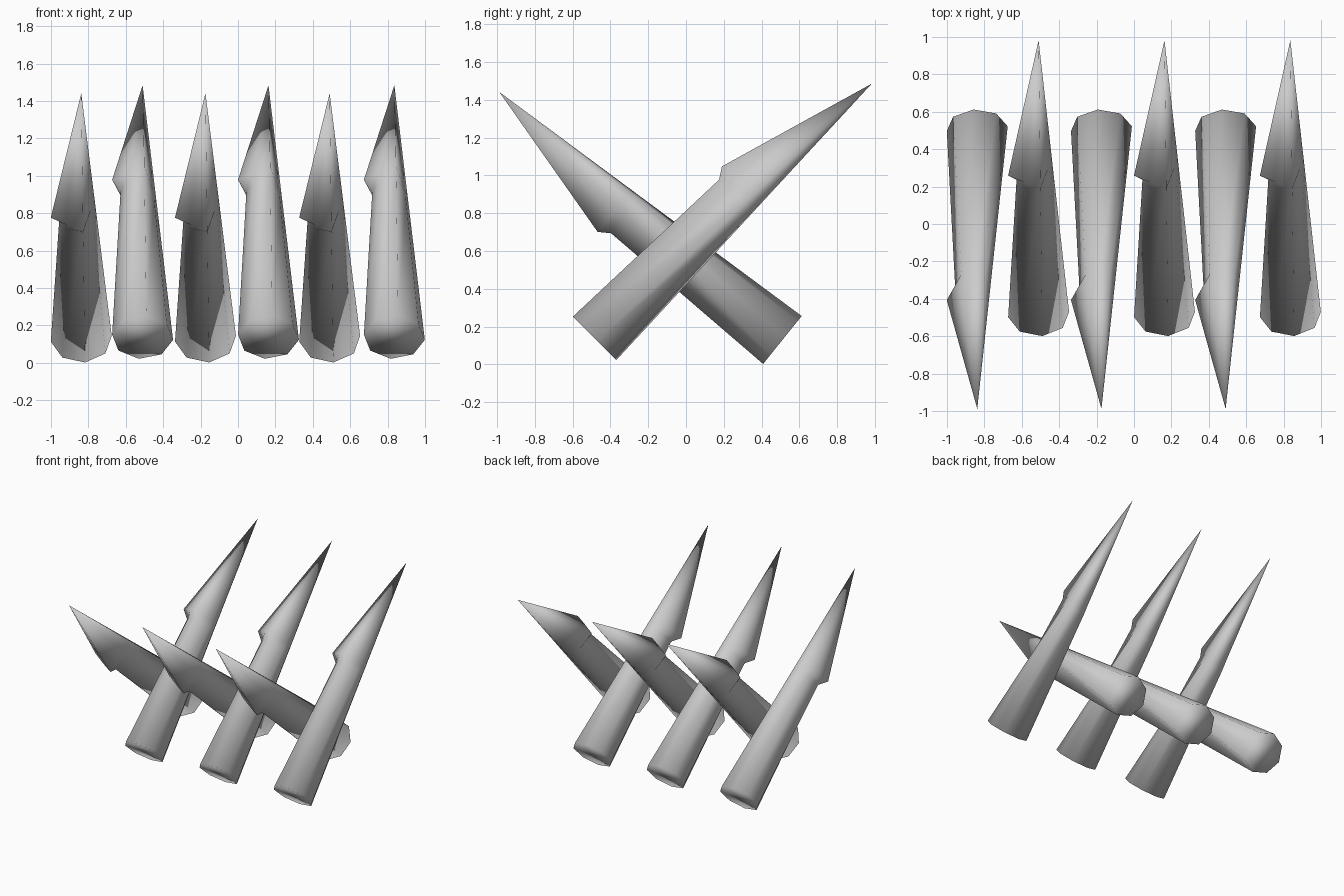
import bpy, bmesh
from math import radians, cos, sin

if "Cube" in bpy.data.objects:
    bpy.data.objects.remove(bpy.data.objects["Cube"])

SIDES = 8
TIP = (0.0, 1.99, -0.084)          # off-centre point, local y runs along the stake


def base_ring():
    # eight-sided butt end, slightly turned
    ring = []
    for k in range(SIDES):
        a = radians(7 + 45 * k)
        ring.append((0.164 * cos(a), 0.0, -0.164 * sin(a)))
    return ring


def along(p, w):
    # point on the straight line from a butt corner to the tip
    t = w / TIP[1]
    return tuple(a + (b - a) * t for a, b in zip(p, TIP))


def stake_mesh():
    base = base_ring()
    neck = [along(p, 1.06) for p in base]
    lip = [along(p, 1.12) for p in base]
    # the hewn side stays thick, then steps out into the sharpened point
    neck[3] = (-0.085, 1.06, -0.075)
    neck[4] = (-0.118, 1.06, 0.040)
    neck[5] = (-0.075, 1.06, 0.098)
    neck[6] = (0.010, 1.06, 0.128)
    lip[3] = (-0.092, 1.12, -0.055)
    lip[4] = (-0.163, 1.12, 0.070)
    lip[5] = (-0.078, 1.12, 0.120)
    lip[6] = (0.010, 1.12, 0.167)

    bm = bmesh.new()
    rings = [[bm.verts.new(p) for p in ring] for ring in (base, neck, lip)]
    apex = bm.verts.new(TIP)
    bm.faces.new(rings[0])
    for k in range(SIDES):
        j = (k + 1) % SIDES
        for lo, hi in zip(rings, rings[1:]):
            bm.faces.new((lo[k], lo[j], hi[j], hi[k]))
        bm.faces.new((rings[2][k], rings[2][j], apex))
    bmesh.ops.recalc_face_normals(bm, faces=bm.faces)
    for f in bm.faces:
        f.smooth = True
    mesh = bpy.data.meshes.new("stake")
    bm.to_mesh(mesh)
    bm.free()
    return mesh


def place(name, mesh, loc, angle):
    ob = bpy.data.objects.new(name, mesh)
    ob.location = loc
    ob.rotation_euler = (radians(angle), 0, 0)
    bpy.context.collection.objects.link(ob)


# crossed rows: three stakes lean forward, three lean back
mesh = stake_mesh()
for i in range(3):
    place(f"front_leaning_stake_{i + 1}", mesh, (-0.838 + 0.664 * i, 0.51, 0.129), 141.2)
    place(f"back_leaning_stake_{i + 1}", mesh, (-0.51 + 0.673 * i, -0.484, 0.137), 45.0)
